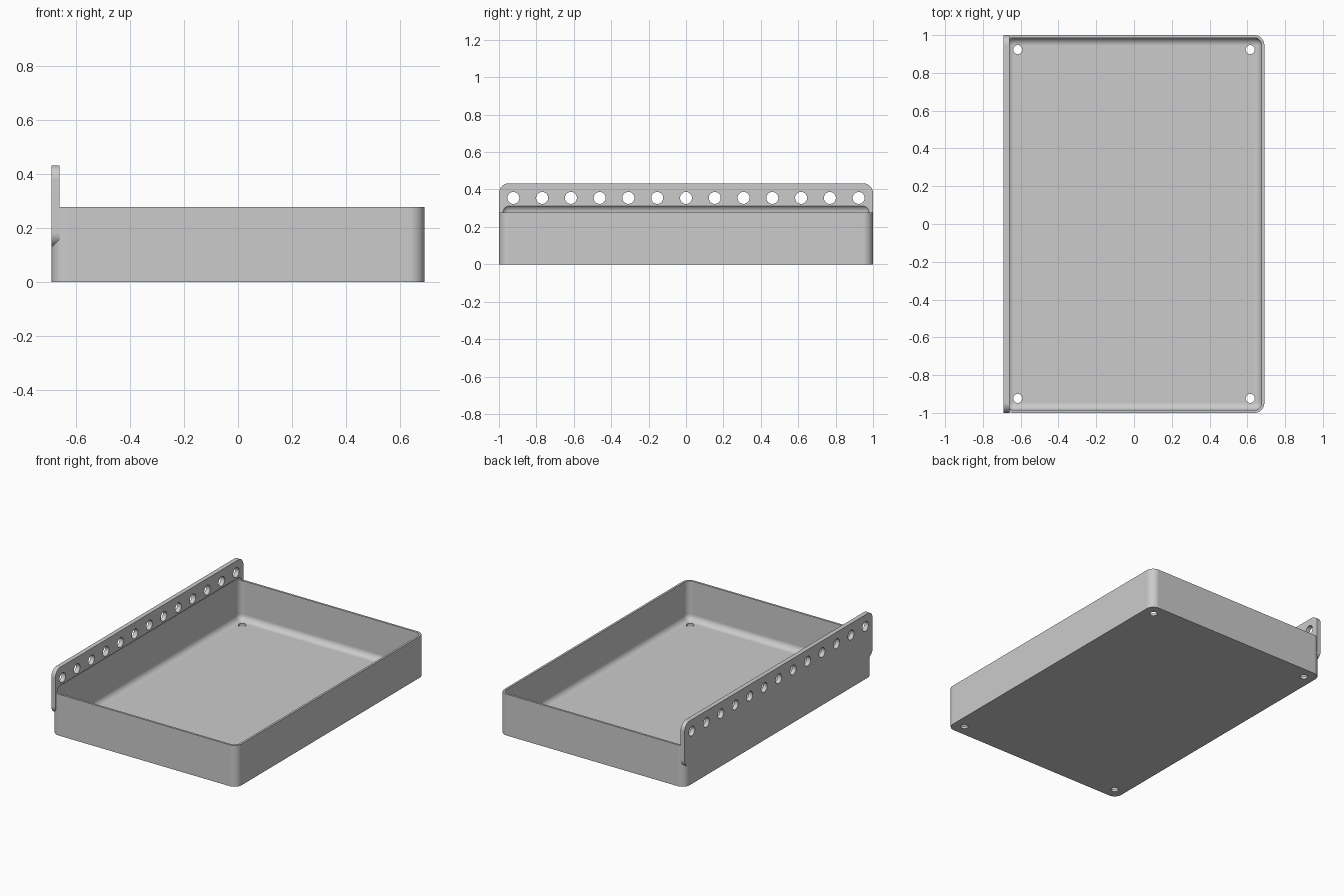
import bpy
import bmesh
from math import radians
from mathutils import Matrix, Vector

if "Cube" in bpy.data.objects:
    bpy.data.objects.remove(bpy.data.objects["Cube"], do_unlink=True)

HALF_X, HALF_Y, HEIGHT = 0.69, 1.0, 0.278
WALL, RADIUS = 0.014, 0.053
PITCH = 2 * HALF_Y / 13

grey = bpy.data.materials.new("light grey")
grey.use_nodes = True
colour = (0.6, 0.6, 0.6, 1)
grey.diffuse_color = colour
grey.node_tree.nodes["Principled BSDF"].inputs["Base Color"].default_value = colour


def make_object(name, bm):
    bmesh.ops.recalc_face_normals(bm, faces=bm.faces)
    mesh = bpy.data.meshes.new(name)
    bm.to_mesh(mesh)
    bm.free()
    mesh.materials.append(grey)
    obj = bpy.data.objects.new(name, mesh)
    bpy.context.collection.objects.link(obj)
    return obj


def rounded_box(name, low, high, radius, axis=None):
    """Box with the edges along one axis rounded, or all edges if none is given."""
    bm = bmesh.new()
    bmesh.ops.create_cube(bm, size=2)
    for v in bm.verts:
        v.co = Vector([high[i] if v.co[i] > 0 else low[i] for i in range(3)])
    edges = [e for e in bm.edges if axis is None
             or abs((e.verts[0].co - e.verts[1].co)[axis]) > 1e-4]
    bmesh.ops.bevel(bm, geom=edges, offset=radius, segments=10, profile=0.5,
                    affect='EDGES', clamp_overlap=True)
    # Keep the flat sides exactly on their planes
    for v in bm.verts:
        for i in range(3):
            for bound in (low[i], high[i]):
                if abs(v.co[i] - bound) < 1e-5:
                    v.co[i] = bound
    return make_object(name, bm)


def combine(target, tool, operation):
    mod = target.modifiers.new(operation.lower(), 'BOOLEAN')
    mod.operation = operation
    mod.solver = 'EXACT'
    mod.object = tool
    bpy.context.view_layer.objects.active = target
    bpy.ops.object.modifier_apply(modifier=mod.name)
    bpy.data.objects.remove(tool, do_unlink=True)


# Tray body with rounded upright corners
tray = rounded_box("tray", (-HALF_X, -HALF_Y, 0), (HALF_X, HALF_Y, HEIGHT), RADIUS, axis=2)

# Upright mounting strip, flush with the outer side wall
strip = rounded_box("mounting_strip", (-HALF_X, -HALF_Y, 0.13),
                    (-HALF_X + 0.03, HALF_Y, 0.433), RADIUS, axis=0)
combine(tray, strip, 'UNION')

# Filleted cavity, which also hollows the foot of the strip
cavity = rounded_box("cavity_cutter", (-HALF_X + WALL, -HALF_Y + WALL, 0.015),
                     (HALF_X - WALL, HALF_Y - WALL, 0.319), 0.04)
combine(tray, cavity, 'DIFFERENCE')

# Row of holes in the strip and one hole near each floor corner
bm = bmesh.new()
for i in range(-6, 7):
    place = Matrix.Translation((-HALF_X + 0.015, i * PITCH, 0.355))
    bmesh.ops.create_cone(bm, cap_ends=True, segments=32, radius1=0.032, radius2=0.032,
                          depth=0.1, matrix=place @ Matrix.Rotation(radians(90), 4, 'Y'))
for x in (-4, 4):
    for y in (-6, 6):
        bmesh.ops.create_cone(bm, cap_ends=True, segments=32, radius1=0.024, radius2=0.024,
                              depth=0.1, matrix=Matrix.Translation((x * PITCH, y * PITCH, 0)))
combine(tray, make_object("hole_cutter", bm), 'DIFFERENCE')

# Smooth fillets with flat sides
bpy.ops.object.select_all(action='DESELECT')
tray.select_set(True)
bpy.context.view_layer.objects.active = tray
bpy.ops.object.shade_smooth_by_angle(angle=radians(30))
weighted = tray.modifiers.new("flat_sides", 'WEIGHTED_NORMAL')
weighted.keep_sharp = True
